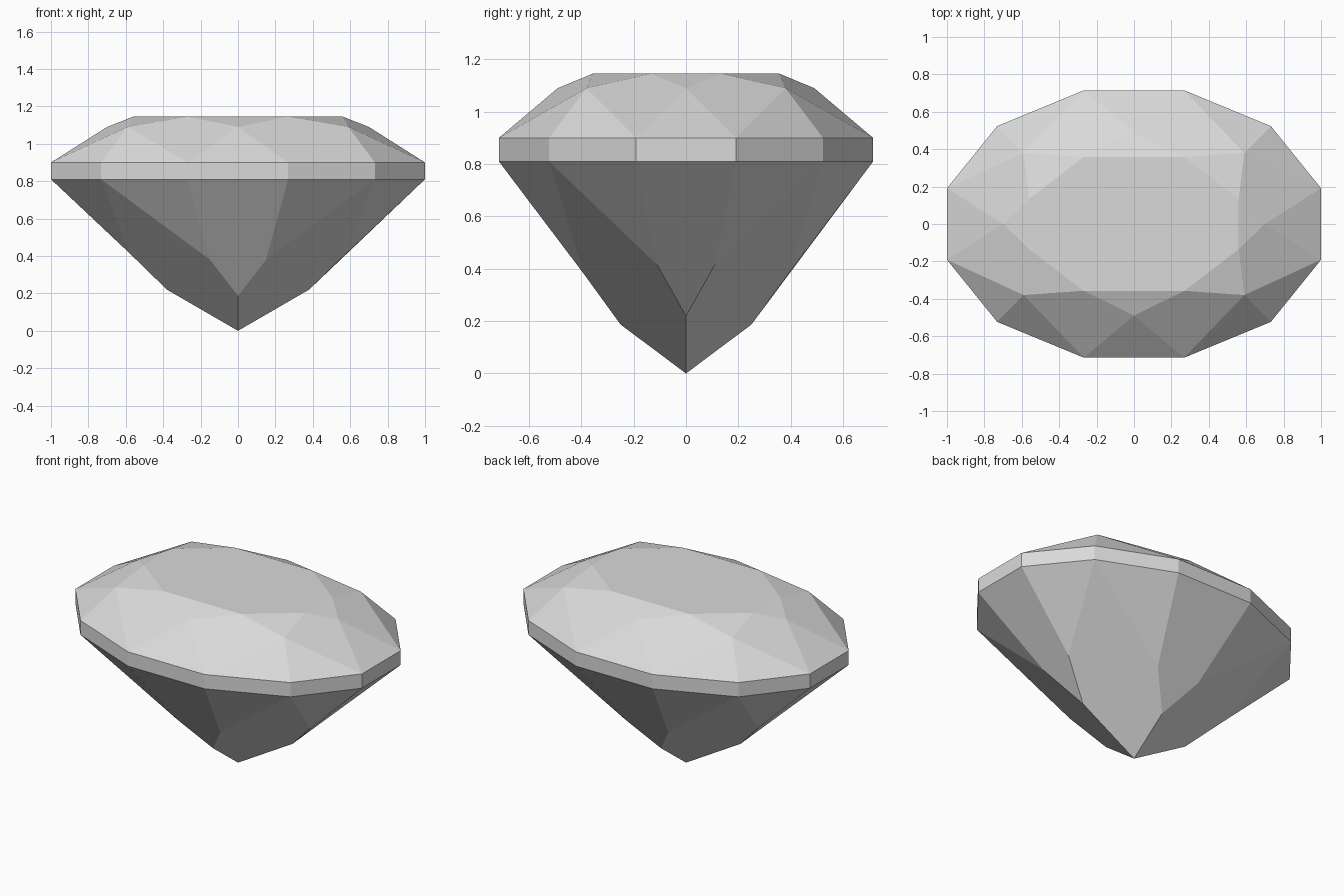
import bpy
import bmesh
from math import cos, sin, radians
from mathutils import Vector

if "Cube" in bpy.data.objects:
    bpy.data.objects.remove(bpy.data.objects["Cube"], do_unlink=True)

# Heights and girdle radii
LOW, HIGH, STAR, TOP = 0.81, 0.90, 1.09, 1.145
RX, RY = 1.035, 0.74

stone = bpy.data.materials.new("pale grey stone")
stone.use_nodes = True
grey = (0.7, 0.7, 0.7, 1)
stone.diffuse_color = grey
stone.node_tree.nodes["Principled BSDF"].inputs["Base Color"].default_value = grey


def girdle(z):
    """One quarter of the twelve-sided oval, side midpoint to back midpoint."""
    ring = [Vector((RX * cos(radians(a)), RY * sin(radians(a)), z)) for a in (15, 45, 75)]
    return [Vector((ring[0].x, 0, z)), *ring, Vector((0, ring[2].y, z))]


low, high = girdle(LOW), girdle(HIGH)

# Table corners and star points of the crown
centre = Vector((0, 0, TOP))
table_x, table_y = Vector((0.56, 0, TOP)), Vector((0, 0.357, TOP))
corner_x, corner_y = Vector((0.56, 0.135, TOP)), Vector((0.27, 0.357, TOP))
star_x, star_d, star_y = (Vector((0.70, 0, STAR)), Vector((0.59, 0.38, STAR)),
                          Vector((0, 0.49, STAR)))

# Pavilion points above the tip
tip = Vector((0, 0, 0))
keel_x, keel_y = Vector((0.38, 0, 0.22)), Vector((0, 0.25, 0.187))
split_x, split_y = Vector((0.58, 0.11, 0.415)), Vector((0.15, 0.39, 0.38))

# Facets of one quarter of the stone
facets = [
    # table and star facets
    (centre, table_x, corner_x, corner_y, table_y),
    (table_x, star_x, corner_x),
    (corner_x, star_d, corner_y),
    (corner_y, star_y, table_y),
    # kites and upper girdle facets
    (corner_x, star_x, high[1], star_d),
    (corner_y, star_d, high[3], star_y),
    (star_x, high[0], high[1]),
    (star_d, high[1], high[2]),
    (star_d, high[2], high[3]),
    (star_y, high[3], high[4]),
    # pavilion
    (low[0], keel_x, split_x, low[1]),
    (low[1], split_x, low[2]),
    (low[2], split_x, keel_x, tip, keel_y, split_y),
    (low[2], split_y, low[3]),
    (low[3], split_y, keel_y, low[4]),
]
# girdle band
facets += [(low[i], low[i + 1], high[i + 1], high[i]) for i in range(4)]

# Mirror the quarter to all four sides and weld
bm = bmesh.new()
for sx in (1, -1):
    for sy in (1, -1):
        for facet in facets:
            bm.faces.new([bm.verts.new((p.x * sx, p.y * sy, p.z)) for p in facet])
bmesh.ops.remove_doubles(bm, verts=bm.verts, dist=0.001)
bmesh.ops.recalc_face_normals(bm, faces=bm.faces)

# Join flat facets across the mirror planes
seams = [e for e in bm.edges
         if any(all(abs(v.co[axis]) < 0.001 for v in e.verts) for axis in (0, 1))
         and e.calc_face_angle(0) < 0.05]
bmesh.ops.dissolve_edges(bm, edges=seams, use_verts=True)

mesh = bpy.data.meshes.new("cut_gemstone")
bm.to_mesh(mesh)
bm.free()
mesh.materials.append(stone)
gem = bpy.data.objects.new("cut_gemstone", mesh)
bpy.context.collection.objects.link(gem)
